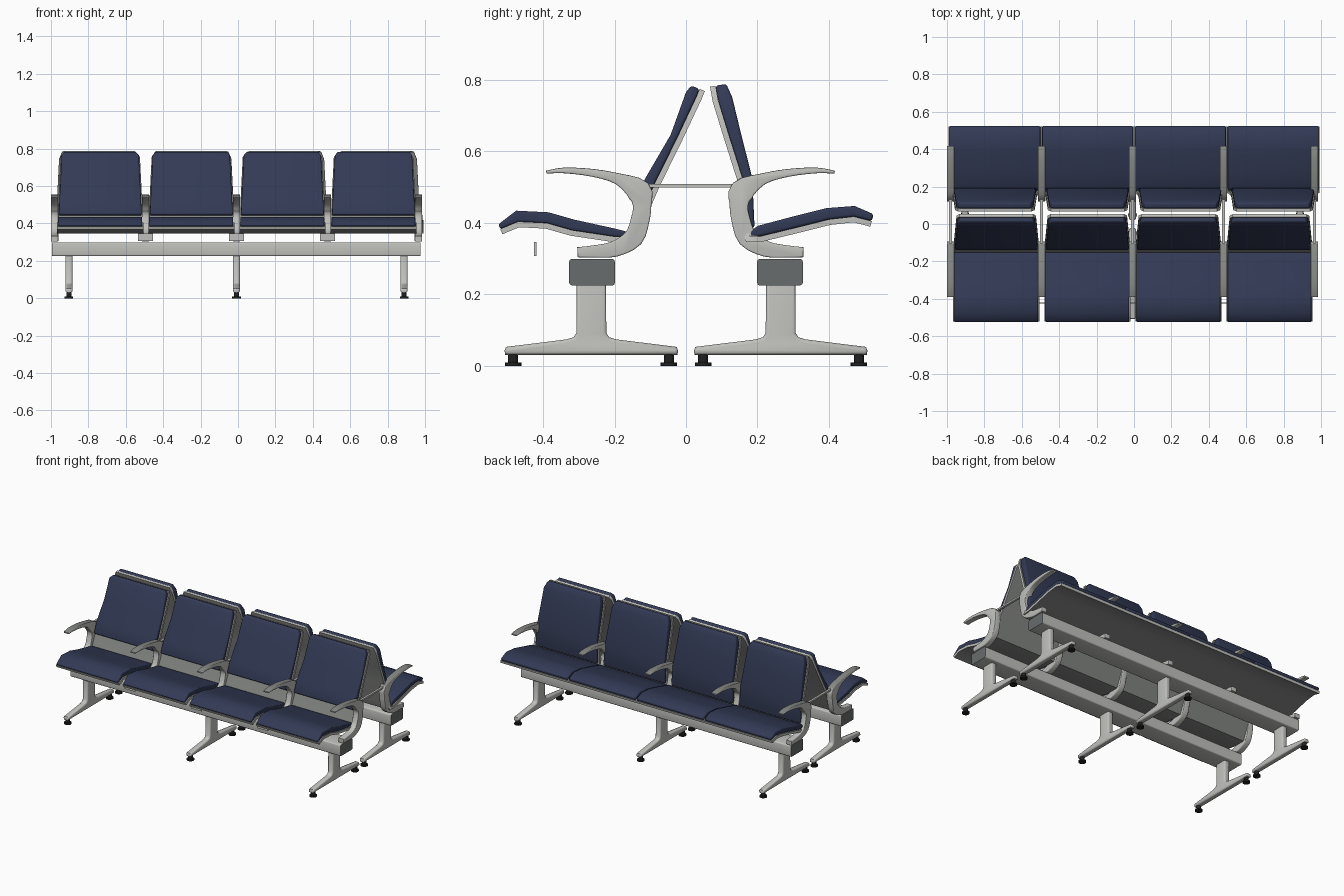
import bpy, bmesh, math
from mathutils import Vector, Matrix

if "Cube" in bpy.data.objects:
    bpy.data.objects.remove(bpy.data.objects["Cube"])


def material(name, r, g, b):
    m = bpy.data.materials.new(name)
    m.diffuse_color = (r, g, b, 1)
    m.use_nodes = True
    m.node_tree.nodes["Principled BSDF"].inputs["Base Color"].default_value = m.diffuse_color
    return m


NAVY = material("navy upholstery", 0.032, 0.042, 0.09)
LIGHT = material("light grey metal", 0.53, 0.53, 0.51)
MID = material("mid grey plastic", 0.24, 0.25, 0.24)
DARK = material("dark grey cap", 0.14, 0.15, 0.15)
BLACK = material("black rubber", 0.015, 0.015, 0.017)


def finish(name, bm, mats, angle=40):
    """Smooth shading with sharp edges kept, then make the object."""
    bmesh.ops.recalc_face_normals(bm, faces=bm.faces[:])
    for f in bm.faces:
        f.smooth = True
    for e in bm.edges:
        e.smooth = e.calc_face_angle(0) < math.radians(angle)
    me = bpy.data.meshes.new(name)
    bm.to_mesh(me)
    bm.free()
    for m in mats:
        me.materials.append(m)
    ob = bpy.data.objects.new(name, me)
    bpy.context.collection.objects.link(ob)
    return ob


def offset(line, dist):
    """Shift a side-view line along its normals by a distance per point."""
    pts = [Vector(p) for p in line]
    segs = [(b - a).normalized() for a, b in zip(pts, pts[1:])]
    out = []
    for i, p in enumerate(pts):
        a, b = segs[max(i - 1, 0)], segs[min(i, len(segs) - 1)]
        t = (a + b).normalized()
        out.append(p + Vector((-t.y, t.x)) * dist[i] / t.dot(a))
    return out


def smooth_path(pts, steps=3):
    """Catmull-Rom curve through points of any dimension."""
    p = [Vector(q) for q in (pts[0], *pts, pts[-1])]
    out = []
    for a, b, c, d in zip(p, p[1:], p[2:], p[3:]):
        for k in range(steps):
            t = k / steps
            out.append(0.5 * (2 * b + (c - a) * t + (2 * a - 5 * b + 4 * c - d) * t * t
                              + (3 * b - a - 3 * c + d) * t ** 3))
    return out + [p[-1]]


def sheet(name, cx, s, front, back, halves, mats, bevel=0.0):
    """Curved slab between two side-view lines; halves gives the half width at each point."""
    bm = bmesh.new()
    rows = []
    for (fy, fz), (by, bz), h in zip(front, back, halves):
        rows.append([bm.verts.new((cx + sx * h, y * s, z))
                     for sx, y, z in ((-1, fy, fz), (1, fy, fz), (1, by, bz), (-1, by, bz))])
    for a, b in zip(rows, rows[1:]):
        for i in range(4):
            j = (i + 1) % 4
            f = bm.faces.new((a[i], a[j], b[j], b[i]))
            f.material_index = 0 if i in (0, 2) else len(mats) - 1
    for r in (rows[0], rows[-1]):
        bm.faces.new(r).material_index = len(mats) - 1
    bmesh.ops.recalc_face_normals(bm, faces=bm.faces[:])
    if bevel:
        es = [e for e in bm.edges if e.calc_face_angle(0) > 0.8]
        bmesh.ops.bevel(bm, geom=es, offset=bevel, segments=3, profile=0.5,
                        affect='EDGES', clamp_overlap=True)
    return finish(name, bm, mats)


def extrude(name, cx, s, outline, width, bevel, mats, rule=None):
    """Side-view outline extruded along x with rounded rims."""
    bm = bmesh.new()
    caps = [[bm.verts.new((cx + d * width / 2, y * s, z)) for y, z in outline] for d in (-1, 1)]
    ends = [bm.faces.new(c) for c in caps]
    n = len(outline)
    for i in range(n):
        j = (i + 1) % n
        bm.faces.new((caps[0][i], caps[0][j], caps[1][j], caps[1][i]))
    bmesh.ops.recalc_face_normals(bm, faces=bm.faces[:])
    es = list({e for f in ends for e in f.edges})
    bmesh.ops.bevel(bm, geom=es, offset=bevel, segments=3, profile=0.5,
                    affect='EDGES', clamp_overlap=True)
    bm.normal_update()
    if rule:
        for f in bm.faces:
            f.material_index = rule(f)
    return finish(name, bm, mats, 50)


def box(name, centre, size, mats, bevel=0.0, rule=None):
    bm = bmesh.new()
    bmesh.ops.create_cube(bm, size=1, matrix=Matrix.Translation(centre) @ Matrix.Diagonal((*size, 1)))
    if bevel:
        es = [e for e in bm.edges if abs(e.verts[0].co.x - e.verts[1].co.x) > 0.01]
        bmesh.ops.bevel(bm, geom=es, offset=bevel, segments=3, profile=0.5, affect='EDGES')
    bm.normal_update()
    if rule:
        for f in bm.faces:
            f.material_index = rule(f)
    return finish(name, bm, mats)


def discs(name, x, y, parts, mat):
    """Stack of cylinders given as (radius, bottom, top)."""
    bm = bmesh.new()
    for r, z0, z1 in parts:
        bmesh.ops.create_cone(bm, cap_ends=True, segments=20, radius1=r, radius2=r, depth=z1 - z0,
                              matrix=Matrix.Translation((x, y, (z0 + z1) / 2)))
    return finish(name, bm, [mat])


# Shell line from seat edge to back top as (y, z) facing -y, and cushion thickness along it
FRONT_LINE = [(-.52, .383), (-.47, .404), (-.39, .40), (-.32, .38), (-.2, .362), (-.152, .362),
              (-.118, .44), (-.088, .51), (-.025, .638), (.03, .755), (.038, .775)]
FRONT_PAD = [.014, .03, .03, .03, .022, .01, .024, .03, .02, .032, .025]
REAR_LINE = [(-.52, .405), (-.47, .418), (-.4, .41), (-.3, .385), (-.205, .362), (-.18, .362),
             (-.172, .385), (-.16, .52), (-.12, .646), (-.09, .744), (-.083, .784)]
REAR_PAD = [.02, .029, .032, .032, .03, .015, .02, .026, .034, .04, .03]

# Sweeping arm as (y, z, half thickness), from the rest's tip down to the foot on the beam
arm = smooth_path([(-.391, .542, .004), (-.34, .547, .008), (-.26, .54, .011), (-.19, .523, .016),
                   (-.133, .49, .034), (-.123, .45, .026), (-.128, .41, .026), (-.147, .358, .027),
                   (-.2, .327, .022), (-.26, .32, .017), (-.304, .318, .014)])
mid, thick = [p.xy for p in arm], [p.z for p in arm]
ARM = offset(mid, thick) + offset(mid, [-t for t in thick])[::-1]

# Leg: tapered foot with a flared post, one half mirrored about the post
HALF = [(.241, .031), (.243, .042), (.239, .053), (.07, .074), (.05, .08), (.042, .092), (.041, .24)]
LEG = [(-.265 + d, z) for d, z in HALF] + [(-.265 - d, z) for d, z in HALF[::-1]]

ARM_X = [-.008 + .4865 * k for k in range(-2, 3)]
LEG_X = [-.008 + .896 * k for k in (-1, 0, 1)]

for row, s, line, pad, mid_x, pitch, sw in (("front", 1, FRONT_LINE, FRONT_PAD, -.006, .487, .224),
                                            ("rear", -1, REAR_LINE, REAR_PAD, 0, .496, .243)):
    top = offset(line[:6], pad[:6]) + offset(line[6:], pad[6:])
    under = offset(line, [-.016] * 11)
    # Backs narrow towards the top, with clipped corners
    half = [sw] * 6 + [.224 - .05 * (z - .4) for y, z in line[6:]]
    half[10] -= .014
    # Seats: navy cushions on a thin bent shell with a pale rim
    for i in range(4):
        cx = mid_x + pitch * (i - 1.5)
        sheet(f"{row}_seat_cushion_{i + 1}", cx, s, top[:6], line[:6], half[:6], [NAVY], .007)
        sheet(f"{row}_back_cushion_{i + 1}", cx, s, top[6:], line[6:], half[6:], [NAVY], .007)
        sheet(f"{row}_shell_{i + 1}", cx, s, line, under, [h + .006 for h in half], [MID, LIGHT])

    # Arms, the rear set sits slightly further out
    shift = 0 if s == 1 else -.025
    for i, x in enumerate(ARM_X, 1):
        extrude(f"{row}_arm_{i}", x, s, [(y + shift, z) for y, z in ARM], .04, .008, [LIGHT, MID],
                lambda f: int(f.normal.z > 0.6 and f.calc_center_median().z > 0.5))

    # Beam with darker end caps
    box(f"{row}_beam", (-.009, -.263 * s, .262), (1.972, .128, .074), [LIGHT, DARK], .008,
        lambda f: int(abs(f.normal.x) > 0.9))

    # Legs and rubber glides
    for i, x in enumerate(LEG_X, 1):
        extrude(f"{row}_leg_{i}", x, s, LEG, .038, .011, [LIGHT])
        for j, y in enumerate((-.484, -.048), 1):
            discs(f"{row}_glide_{i}_{j}", x, y * s, [(.023, 0, .009), (.014, .009, .034)], BLACK)

# Rods joining the two rows
for i, x in enumerate(ARM_X, 1):
    box(f"link_rod_{i}", (x, .02, .504), (.014, .25, .011), [LIGHT])

# Small plates under the front edge, between the seats
for i, x in enumerate(ARM_X[1:4], 1):
    box(f"seat_plate_{i}", (x, -.422, .327), (.078, .006, .04), [LIGHT])
